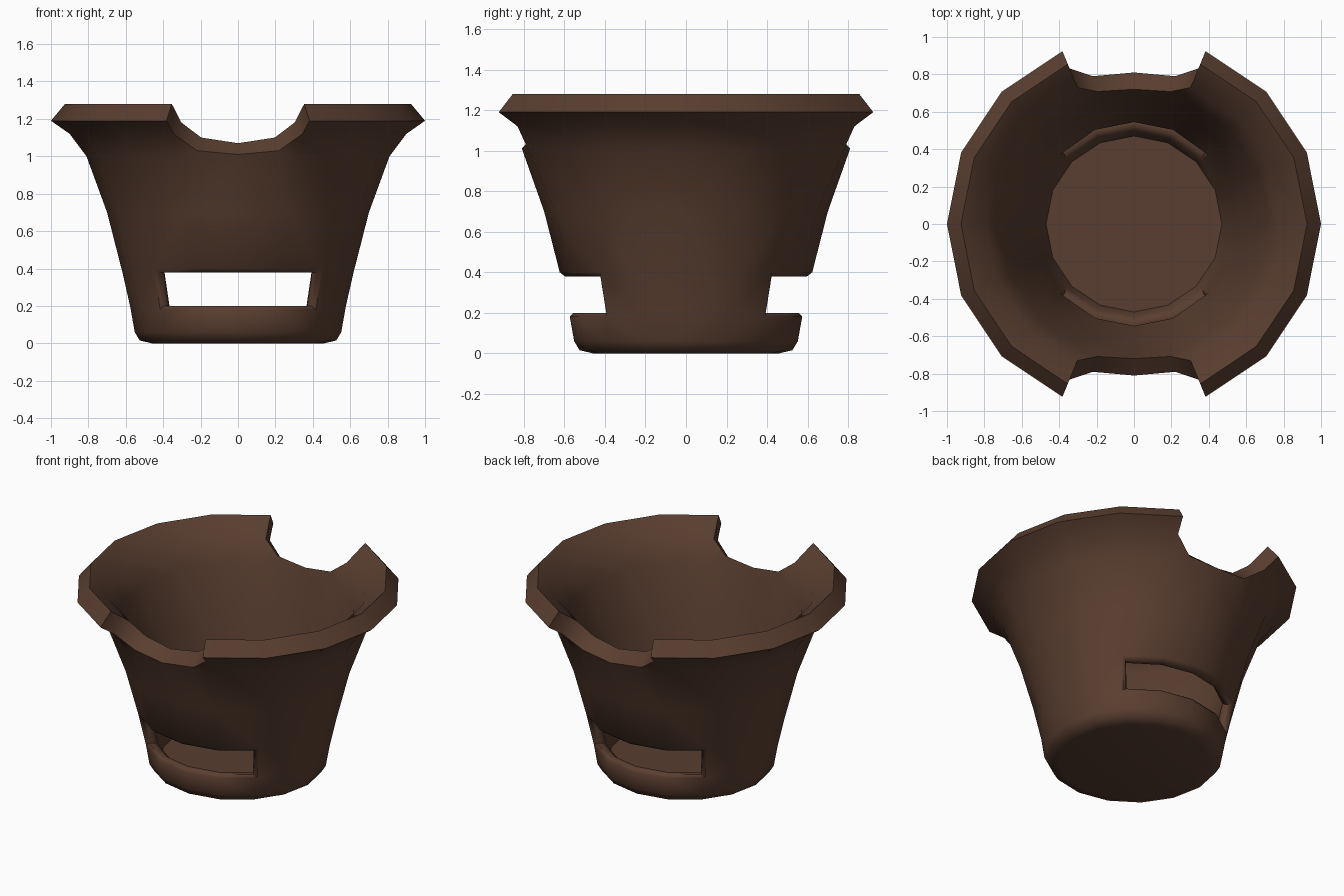
import bpy, bmesh, math

if "Cube" in bpy.data.objects:
    bpy.data.objects.remove(bpy.data.objects["Cube"])

# (radius, height) profiles; 16-sided pot, one quarter modelled then mirrored
OUTER = [(0.46, 0), (0.525, 0.015), (0.552, 0.06), (0.577, 0.20), (0.618, 0.38),
         (0.70, 0.70), (0.81, 1.00), (0.90, 1.12), (1.0, 1.19), (0.925, 1.28)]
INNER = [(0.47, 0.08), (0.505, 0.20), (0.54, 0.38), (0.63, 0.72),
         (0.72, 1.04), (0.79, 1.18)]
ANGLES = [0, 22.5, 45, 67.5, 90]

bm = bmesh.new()


def point(r, z, deg):
    a = math.radians(deg)
    return bm.verts.new((r * math.cos(a), r * math.sin(a), z))


def fan(ring, z):
    c = bm.verts.new((0, 0, z))
    for a, b in zip(ring, ring[1:]):
        bm.faces.new((c, a, b))


def wall(rings, slot_level, notch_level):
    """Skin the rings, leaving out the slot and the notch."""
    for i in range(len(rings) - 1):
        for j in range(4):
            if (i == slot_level and j >= 2) or (i >= notch_level and j == 3):
                continue
            lo, hi = rings[i], rings[i + 1]
            bm.faces.new((lo[j], lo[j + 1], hi[j + 1], hi[j]))


out = [[point(r, z, a) for a in ANGLES] for r, z in OUTER]
inn = [[point(r, z, a) for a in ANGLES] for r, z in INNER]
fan(out[0], 0)
fan(inn[0], 0.08)
wall(out, 3, 5)
wall(inn, 1, 3)

# rim slope joining the outer top ring to the inner wall
for j in range(3):
    bm.faces.new((out[9][j], out[9][j + 1], inn[5][j + 1], inn[5][j]))

# notch: lowered lip at 75 and 90 degrees, plus the cut end of the rim
n75, n90 = point(0.82, 1.03, 74.5), point(0.81, 1.01, 90)
m75, m90 = point(0.735, 1.10, 74.5), point(0.72, 1.07, 90)
for ring_lo, mid, hi, a, b in ((out[5], out[6][3], out[7][3], n75, n90),
                               (inn[3], inn[4][3], inn[5][3], m75, m90)):
    bm.faces.new((ring_lo[3], ring_lo[4], b, a))
    bm.faces.new((ring_lo[3], a, mid))
    bm.faces.new((mid, a, hi))
bm.faces.new((n90, n75, m75, m90))
bm.faces.new((n75, out[7][3], inn[5][3], m75))
bm.faces.new((out[7][3], out[8][3], out[9][3], inn[5][3]))

# slot: sill, head and side
for o, i in ((3, 1), (4, 2)):
    for j in (2, 3):
        bm.faces.new((out[o][j], out[o][j + 1], inn[i][j + 1], inn[i][j]))
bm.faces.new((out[3][2], out[4][2], inn[2][2], inn[1][2]))

# drop unused points, mirror to all four quarters
bmesh.ops.delete(bm, geom=[v for v in bm.verts if not v.link_faces], context='VERTS')
for axis in (0, 1):
    copy = bmesh.ops.duplicate(bm, geom=bm.verts[:] + bm.edges[:] + bm.faces[:])
    for v in copy['geom']:
        if isinstance(v, bmesh.types.BMVert):
            v.co[axis] = -v.co[axis]
    bmesh.ops.remove_doubles(bm, verts=bm.verts[:], dist=0.0005)
bmesh.ops.recalc_face_normals(bm, faces=bm.faces[:])

# soften the slot edges
soft = [e for e in bm.edges if len(e.link_faces) == 2 and e.is_convex
        and all(0.19 < v.co.z < 0.39 for v in e.verts)
        and e.calc_face_angle() > 0.9]
bmesh.ops.bevel(bm, geom=soft, offset=0.02, segments=1, profile=0.5, affect='EDGES')

mesh = bpy.data.meshes.new("pot")
bm.to_mesh(mesh)
bm.free()
pot = bpy.data.objects.new("pot", mesh)
bpy.context.collection.objects.link(pot)

clay = bpy.data.materials.new("dark brown clay")
clay.diffuse_color = (0.1, 0.048, 0.029, 1)
clay.use_nodes = True
clay.node_tree.nodes["Principled BSDF"].inputs["Base Color"].default_value = clay.diffuse_color
mesh.materials.append(clay)

bpy.context.view_layer.objects.active = pot
pot.select_set(True)
bpy.ops.object.shade_smooth_by_angle(angle=math.radians(50))
